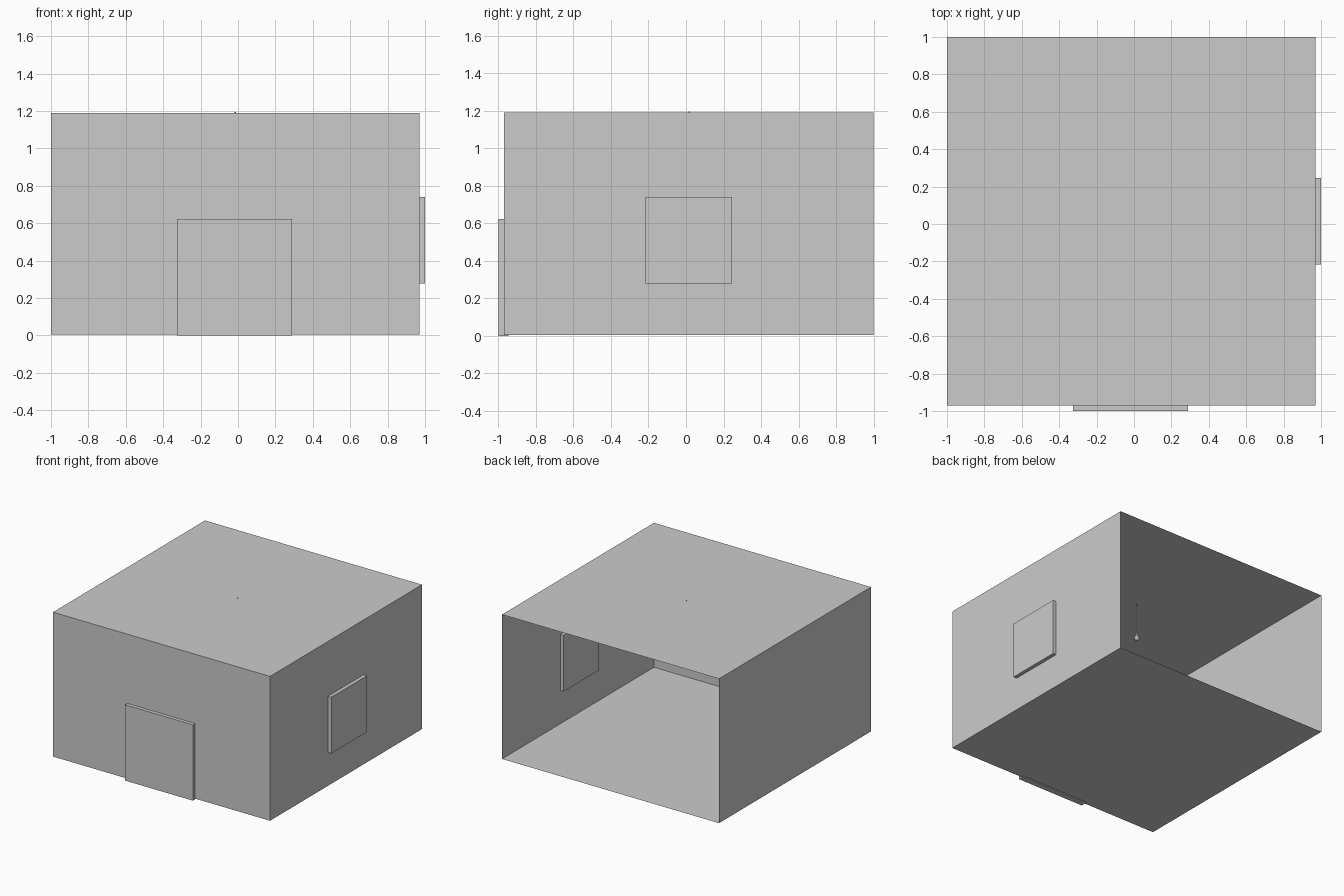
import bpy, bmesh
from math import pi, cos, sin

if "Cube" in bpy.data.objects:
    bpy.data.objects.remove(bpy.data.objects["Cube"])

CX, CY = -0.015, 0.015      # room centre
H = 0.985                   # half width
Z0, Z1 = 0.005, 1.19        # floor and ceiling heights


def make(name, bm):
    mesh = bpy.data.meshes.new(name)
    bm.to_mesh(mesh)
    bm.free()
    ob = bpy.data.objects.new(name, mesh)
    bpy.context.collection.objects.link(ob)
    return ob


def box(name, lo, hi, drop=None):
    bm = bmesh.new()
    bmesh.ops.create_cube(bm, size=1)
    for v in bm.verts:
        v.co = [(a + b) / 2 + c * (b - a) for a, b, c in zip(lo, hi, v.co)]
    bm.normal_update()
    if drop:
        faces = [f for f in bm.faces if f.normal.dot(drop) > 0.9]
        bmesh.ops.delete(bm, geom=faces, context='FACES_ONLY')
    return make(name, bm)


def lathe(name, profile, sides):
    bm = bmesh.new()
    vs = [bm.verts.new((CX + r, CY, z)) for r, z in profile]
    es = [bm.edges.new(p) for p in zip(vs, vs[1:])]
    bmesh.ops.spin(bm, geom=vs + es, cent=(CX, CY, 0), axis=(0, 0, 1),
                   angle=2 * pi, steps=sides)
    bmesh.ops.remove_doubles(bm, verts=bm.verts, dist=1e-5)
    bmesh.ops.recalc_face_normals(bm, faces=bm.faces)
    return make(name, bm)


# Thin-walled room, open at the back
box("room_shell", (CX - H, CY - H, Z0), (CX + H, CY + H, Z1), drop=(0, 1, 0))

# Door and window panels, each centred on its wall
box("door", (-0.325, -1.0, 0.0), (0.29, -0.945, 0.622))
box("window", (0.94, -0.217, 0.278), (1.0, 0.245, 0.74))

# Ceiling lamp: cord, socket and bulb
lathe("lamp_cord", [(0, 0.945), (0.003, 0.945), (0.003, 1.195), (0, 1.195)], 8)
lathe("lamp_socket", [(0, 0.905), (0.013, 0.905), (0.004, 0.95), (0, 0.95)], 8)
R, ZB = 0.021, 0.89
lathe("lamp_bulb", [(R * sin(pi * i / 8) if 0 < i < 8 else 0, ZB - R * cos(pi * i / 8))
                    for i in range(9)], 12)
